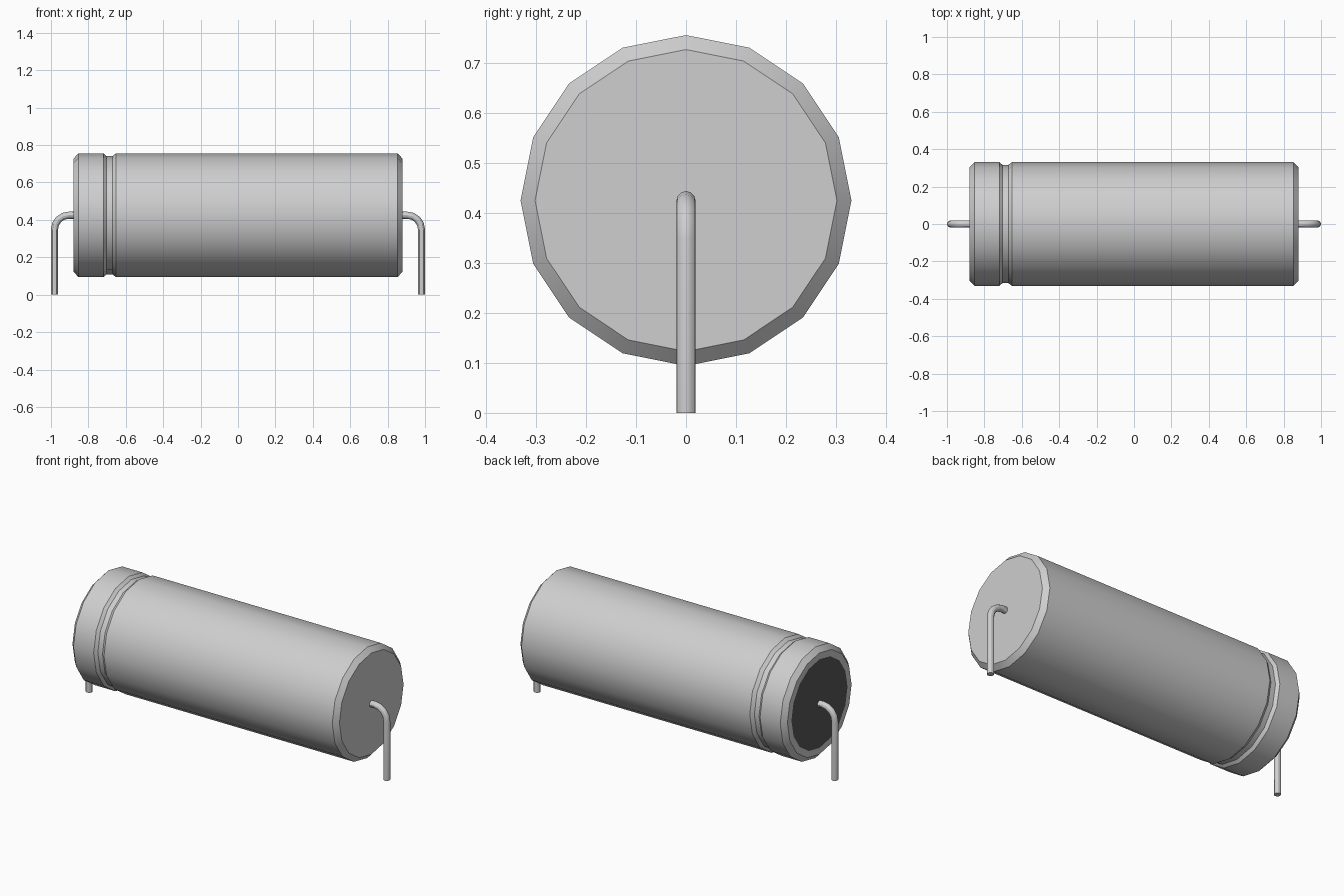
import bpy, bmesh, math
from mathutils import Vector

if "Cube" in bpy.data.objects:
    bpy.data.objects.remove(bpy.data.objects["Cube"], do_unlink=True)


def material(name, grey, metallic=0.0):
    m = bpy.data.materials.new(name)
    m.use_nodes = True
    col = (grey, grey, grey, 1)
    m.diffuse_color = col
    bsdf = m.node_tree.nodes["Principled BSDF"]
    bsdf.inputs["Base Color"].default_value = col
    bsdf.inputs["Roughness"].default_value = 0.5
    return m


SILVER = material("silver_metal", 0.62)
DARK = material("dark_rubber", 0.095)
AXIS_Z = 0.425


def loft(name, rings, sides, mats, mirror=1):
    """Skin rings (x, z, downward tilt, radius), capped at both ends."""
    bm = bmesh.new()
    loops = []
    for x, z, t, r in rings:
        up = Vector((math.sin(t), 0, math.cos(t)))
        loop = []
        for i in range(sides):
            a = 2 * math.pi * i / sides
            p = Vector((x, 0, z)) + r * (math.cos(a) * Vector((0, 1, 0)) + math.sin(a) * up)
            loop.append(bm.verts.new((p.x * mirror, p.y, p.z)))
        loops.append(loop)
    for a, b in zip(loops, loops[1:]):
        for i in range(sides):
            j = (i + 1) % sides
            bm.faces.new((a[i], a[j], b[j], b[i]))
    start = bm.faces.new(loops[0])
    bm.faces.new(loops[-1])
    start.material_index = len(mats) - 1
    bmesh.ops.recalc_face_normals(bm, faces=bm.faces)
    me = bpy.data.meshes.new(name)
    bm.to_mesh(me)
    bm.free()
    for m in mats:
        me.materials.append(m)
    ob = bpy.data.objects.new(name, me)
    bpy.context.collection.objects.link(ob)
    bpy.ops.object.select_all(action='DESELECT')
    ob.select_set(True)
    bpy.context.view_layer.objects.active = ob
    bpy.ops.object.shade_smooth_by_angle(angle=math.radians(30))
    return ob


# Can: dark seal end, rim, chamfer, crimped groove, long barrel, chamfered end
profile = [(-0.88, 0.264), (-0.88, 0.302), (-0.853, 0.331), (-0.72, 0.331),
           (-0.703, 0.316), (-0.672, 0.316), (-0.652, 0.331),
           (0.853, 0.331), (0.88, 0.302)]
loft("capacitor_can", [(x, AXIS_Z, 0, r) for x, r in profile], 16, [SILVER, DARK])

# Bent wire leads, one at each end
WIRE_R, BEND_R, BEND_X, STEPS = 0.019, 0.076, 0.905, 4
wire = [(0.875, AXIS_Z, 0, WIRE_R)]
for k in range(STEPS + 1):
    t = math.pi / 2 * k / STEPS
    wire.append((BEND_X + BEND_R * math.sin(t),
                 AXIS_Z - BEND_R * (1 - math.cos(t)), t, WIRE_R))
wire.append((BEND_X + BEND_R, 0, math.pi / 2, WIRE_R))
for name, side in (("left_lead", 1), ("right_lead", -1)):
    loft(name, wire, 12, [SILVER], side)
